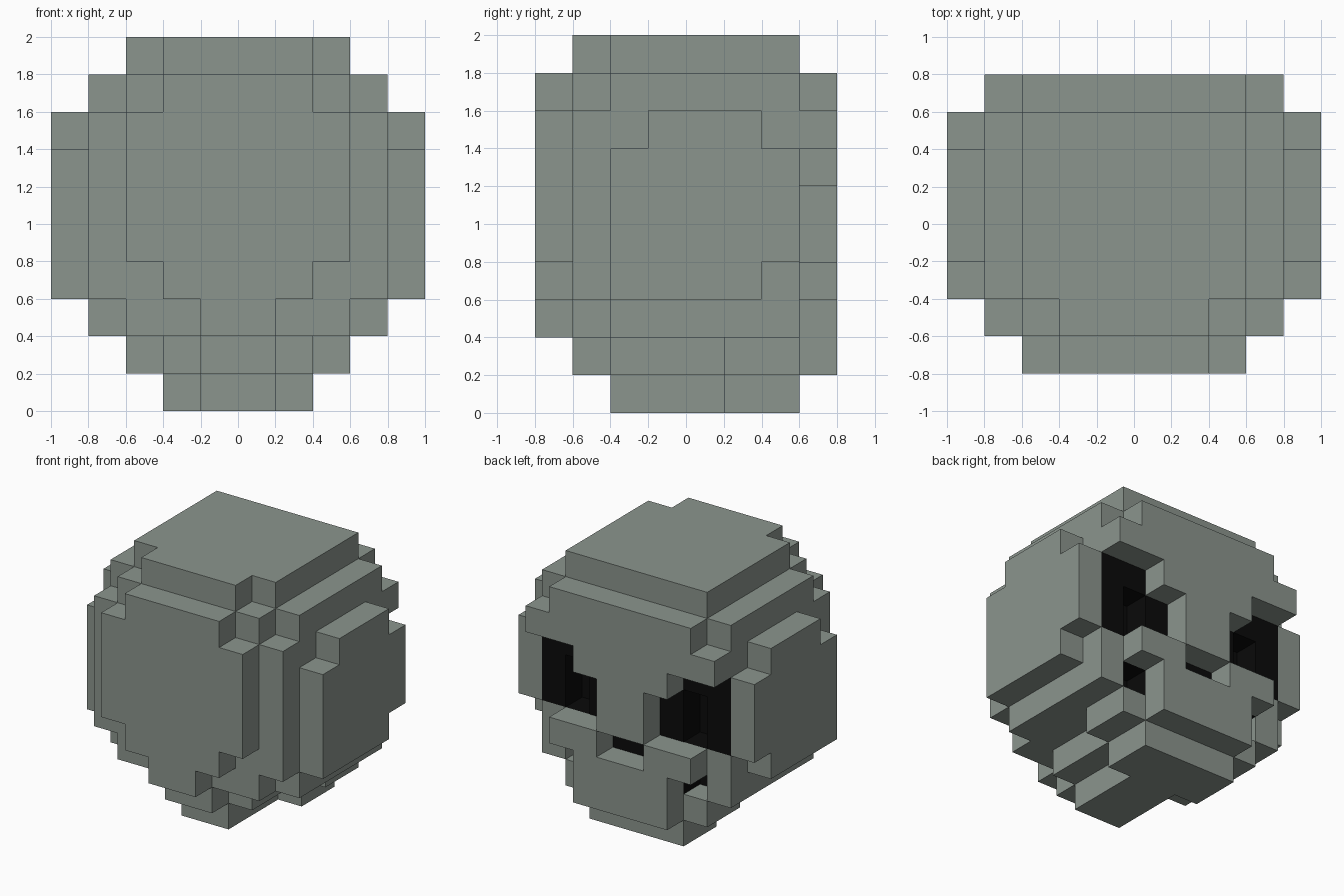
import bpy
import bmesh
from mathutils import Vector

cube = bpy.data.objects.get("Cube")
if cube:
    bpy.data.objects.remove(cube, do_unlink=True)

U = 0.2  # block size


def material(name, rgb):
    m = bpy.data.materials.new(name)
    m.use_nodes = True
    m.diffuse_color = (*rgb, 1)
    m.node_tree.nodes["Principled BSDF"].inputs["Base Color"].default_value = (*rgb, 1)
    return m


grey = material("stone grey", (0.26, 0.30, 0.27))
black = material("eye black", (0.003, 0.003, 0.003))


def span(half, j0, j1, k0, k1):
    """Blocks of a slab mirrored about x = 0; half-width in blocks, inclusive ranges."""
    return {(i, j, k) for i in range(-half, half)
            for j in range(j0, j1 + 1) for k in range(k0, k1 + 1)}


def mirrored(cells):
    return set(cells) | {(-1 - i, j, k) for i, j, k in cells}


def box(i0, i1, j0, j1, k0, k1):
    return {(i, j, k) for i in range(i0, i1 + 1)
            for j in range(j0, j1 + 1) for k in range(k0, k1 + 1)}


def build(name, cells, dark=()):
    """Skin a set of blocks with outward faces only; dark blocks get the second colour."""
    bm = bmesh.new()
    verts = {}
    for c in sorted(cells):
        for axis in range(3):
            for sign in (0, 1):
                n = list(c)
                n[axis] += 2 * sign - 1
                if tuple(n) in cells:
                    continue
                a, b = (axis + 1) % 3, (axis + 2) % 3
                ring = []
                for da, db in ((0, 0), (1, 0), (1, 1), (0, 1)):
                    p = list(c)
                    p[axis] += sign
                    p[a] += da
                    p[b] += db
                    p = tuple(p)
                    if p not in verts:
                        verts[p] = bm.verts.new(Vector((p[0], p[1] - 4, p[2])) * U)
                    ring.append(verts[p])
                f = bm.faces.new(ring if sign else ring[::-1])
                f.material_index = int(c in dark)
    mesh = bpy.data.meshes.new(name)
    bm.to_mesh(mesh)
    bm.free()
    mesh.materials.append(grey)
    mesh.materials.append(black)
    obj = bpy.data.objects.new(name, mesh)
    bpy.context.collection.objects.link(obj)
    return obj


# Head mass, stacked from chin to crown
head = set()
for slab in (
    (1, 2, 4, 0, 0), (2, 5, 6, 0, 0),                                    # chin
    (1, 1, 1, 1, 1), (2, 2, 7, 1, 1), (3, 5, 6, 1, 1),                   # jaw
    (1, 0, 0, 2, 2), (3, 1, 1, 2, 2), (4, 2, 6, 2, 2), (2, 7, 7, 2, 2),  # lower lip
    (2, 0, 0, 3, 3), (4, 1, 6, 3, 3), (3, 7, 7, 3, 3),                   # cheeks
    (3, 0, 0, 4, 7), (4, 1, 6, 4, 6), (4, 1, 7, 7, 7),                   # skull and brow
    (1, 7, 7, 4, 5), (2, 7, 7, 6, 6),                                    # nose bridge
    (2, 0, 0, 8, 8), (3, 1, 7, 8, 8), (4, 2, 6, 8, 8),                   # forehead
    (2, 1, 1, 9, 9), (3, 2, 6, 9, 9),                                    # crown
):
    head |= span(*slab)

# Carve the nostril gap, mouth corners and eye pits
head -= span(1, 7, 7, 3, 3)
head -= mirrored({(2, 6, 2)} | box(2, 2, 6, 6, 4, 5))

# Dark blocks behind the openings
dark = span(1, 6, 6, 3, 3)
dark |= mirrored(box(1, 3, 6, 6, 4, 5) | box(2, 3, 6, 6, 6, 6))
dark |= mirrored(box(2, 2, 5, 5, 4, 5) | {(2, 6, 3), (2, 5, 2), (1, 6, 2)})
build("head", head, dark)

# Side plates
plate = box(4, 4, 2, 5, 3, 3) | box(4, 4, 2, 6, 4, 6) | box(4, 4, 3, 5, 7, 7)
build("left_side_plate", plate)
build("right_side_plate", {(-1 - i, j, k) for i, j, k in plate})
